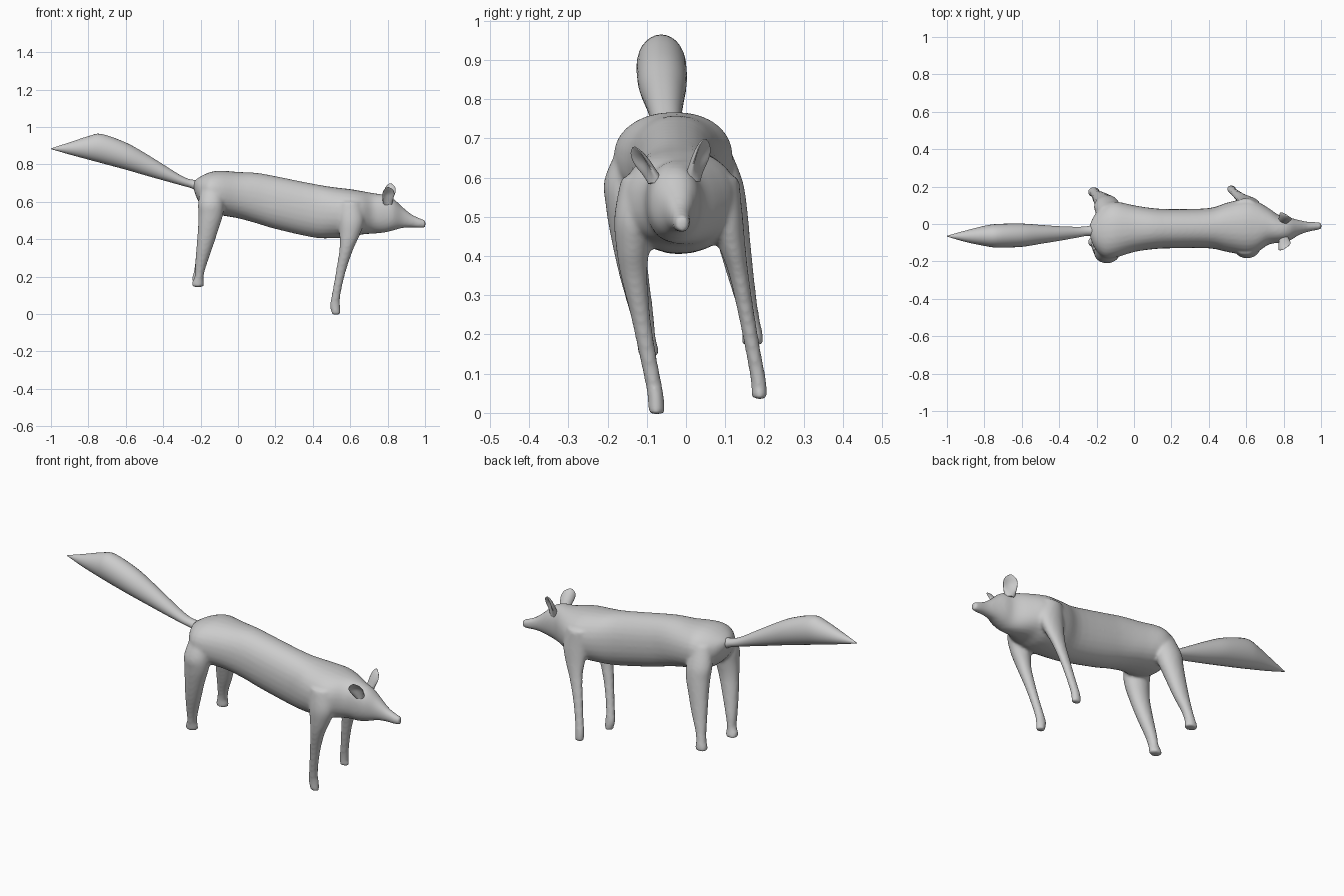
import bpy, bmesh, math
from mathutils import Vector

fur = bpy.data.materials.new("grey_fur")
fur.diffuse_color = (0.6, 0.6, 0.6, 1)


def spline(rows, steps=4):
    """Catmull-Rom smoothing of a list of number rows."""
    pts = [Vector(r) for r in rows]
    out = []
    for i in range(len(pts) - 1):
        p0, p1, p2 = pts[max(i - 1, 0)], pts[i], pts[i + 1]
        p3 = pts[min(i + 2, len(pts) - 1)]
        for s in range(steps):
            t = s / steps
            out.append(0.5 * (2 * p1 + (p2 - p0) * t + (2 * p0 - 5 * p1 + 4 * p2 - p3) * t * t
                              + (3 * p1 - p0 - 3 * p2 + p3) * t ** 3))
    return out + [pts[-1]]


def skin(bm, rings):
    """Bridge rings of points and cap both ends."""
    loops = [[bm.verts.new(p) for p in ring] for ring in rings]
    n = len(loops[0])
    faces = [bm.faces.new((a[i], a[(i + 1) % n], b[(i + 1) % n], b[i]))
             for a, b in zip(loops, loops[1:]) for i in range(n)]
    faces += [bm.faces.new(loops[0][::-1]), bm.faces.new(loops[-1])]
    bmesh.ops.recalc_face_normals(bm, faces=faces)


def loft(bm, axis, rows, n=28, power=2.0):
    """Rows: station, then low/high extents on the two other axes."""
    rings = []
    for t, a0, a1, b0, b1 in spline(rows):
        ring = []
        for i in range(n):
            c, s = math.cos(2 * math.pi * i / n), math.sin(2 * math.pi * i / n)
            a = (a0 + a1) / 2 + (a1 - a0) / 2 * math.copysign(abs(c) ** (2 / power), c)
            b = (b0 + b1) / 2 + (b1 - b0) / 2 * math.copysign(abs(s) ** (2 / power), s)
            ring.append((t, a, b) if axis == "x" else (a, b, t))
        rings.append(ring)
    skin(bm, rings)


def finish(name, bm):
    me = bpy.data.meshes.new(name)
    bm.to_mesh(me)
    bm.free()
    me.materials.append(fur)
    ob = bpy.data.objects.new(name, me)
    bpy.context.collection.objects.link(ob)
    bpy.context.view_layer.objects.active = ob
    ob.select_set(True)
    bpy.ops.object.shade_smooth_by_angle(angle=math.radians(50))
    ob.select_set(False)
    return ob


body = bmesh.new()

# torso, neck and head: x, y low/high, z low/high
loft(body, "x", [
    (-0.235, -0.07, 0.00, 0.66, 0.71),
    (-0.21, -0.13, 0.05, 0.60, 0.73),
    (-0.16, -0.18, 0.10, 0.55, 0.755),
    (-0.10, -0.18, 0.12, 0.53, 0.767),
    (0.00, -0.15, 0.10, 0.512, 0.76),
    (0.10, -0.135, 0.085, 0.485, 0.755),
    (0.20, -0.13, 0.08, 0.455, 0.737),
    (0.40, -0.13, 0.085, 0.41, 0.697),
    (0.50, -0.15, 0.115, 0.405, 0.68),
    (0.60, -0.165, 0.135, 0.41, 0.668),
    (0.66, -0.15, 0.12, 0.425, 0.658),
    (0.72, -0.11, 0.085, 0.43, 0.647),
    (0.78, -0.10, 0.045, 0.435, 0.638),
    (0.83, -0.09, 0.035, 0.447, 0.617),
    (0.88, -0.06, 0.022, 0.46, 0.572),
    (0.93, -0.042, 0.012, 0.463, 0.532),
    (0.98, -0.032, 0.01, 0.46, 0.509),
    (1.002, -0.026, 0.006, 0.464, 0.502),
], power=2.2)

# hind legs: z, x low/high, y low/high
loft(body, "z", [
    (0.70, -0.19, -0.08, -0.16, -0.07),
    (0.60, -0.213, -0.075, -0.207, -0.09),
    (0.53, -0.212, -0.08, -0.205, -0.10),
    (0.45, -0.215, -0.105, -0.192, -0.105),
    (0.35, -0.223, -0.138, -0.17, -0.095),
    (0.25, -0.23, -0.172, -0.142, -0.082),
    (0.20, -0.232, -0.184, -0.13, -0.078),
    (0.17, -0.246, -0.182, -0.124, -0.072),
    (0.145, -0.248, -0.182, -0.122, -0.066),
])
loft(body, "z", [
    (0.70, -0.19, -0.08, 0.00, 0.10),
    (0.60, -0.213, -0.075, 0.03, 0.142),
    (0.53, -0.212, -0.08, 0.05, 0.155),
    (0.45, -0.215, -0.105, 0.075, 0.163),
    (0.35, -0.223, -0.138, 0.105, 0.173),
    (0.27, -0.23, -0.172, 0.13, 0.183),
    (0.22, -0.238, -0.184, 0.142, 0.192),
    (0.195, -0.246, -0.182, 0.143, 0.197),
    (0.174, -0.248, -0.182, 0.143, 0.198),
])

# front legs
loft(body, "z", [
    (0.60, 0.53, 0.66, -0.165, -0.06),
    (0.50, 0.535, 0.675, -0.183, -0.07),
    (0.42, 0.543, 0.65, -0.178, -0.092),
    (0.35, 0.543, 0.618, -0.167, -0.098),
    (0.25, 0.527, 0.583, -0.142, -0.091),
    (0.15, 0.51, 0.557, -0.12, -0.076),
    (0.08, 0.497, 0.545, -0.105, -0.063),
    (0.04, 0.492, 0.546, -0.098, -0.056),
    (-0.003, 0.503, 0.546, -0.096, -0.055),
])
loft(body, "z", [
    (0.60, 0.53, 0.66, 0.03, 0.135),
    (0.50, 0.535, 0.675, 0.055, 0.145),
    (0.42, 0.543, 0.65, 0.085, 0.152),
    (0.35, 0.543, 0.618, 0.11, 0.16),
    (0.25, 0.527, 0.583, 0.133, 0.175),
    (0.15, 0.51, 0.557, 0.153, 0.192),
    (0.08, 0.497, 0.545, 0.165, 0.205),
    (0.035, 0.497, 0.546, 0.168, 0.208),
])

# blend legs and torso into one smooth skin
fox = finish("body_and_legs", body)
remesh = fox.modifiers.new("blend", "REMESH")
remesh.mode = "VOXEL"
remesh.voxel_size = 0.008
remesh.use_smooth_shade = True
soft = fox.modifiers.new("soften", "SMOOTH")
soft.factor = 0.5
soft.iterations = 8

# bushy tail with pointed tip
tail = bmesh.new()
loft(tail, "x", [
    (-1.0, -0.067, -0.063, 0.882, 0.886),
    (-0.90, -0.096, -0.035, 0.853, 0.918),
    (-0.80, -0.117, -0.01, 0.826, 0.951),
    (-0.73, -0.126, 0.0, 0.807, 0.963),
    (-0.60, -0.122, 0.002, 0.772, 0.917),
    (-0.50, -0.106, -0.005, 0.743, 0.862),
    (-0.40, -0.09, -0.012, 0.715, 0.80),
    (-0.30, -0.072, -0.015, 0.687, 0.738),
    (-0.24, -0.063, -0.01, 0.668, 0.718),
    (-0.18, -0.08, 0.01, 0.62, 0.725),
])
finish("tail", tail)


def ear(name, base, tip, wide, facing):
    """Rounded cupped ear: crescent sections from base to tip."""
    base, tip = Vector(base), Vector(tip)
    wide, facing = Vector(wide).normalized(), Vector(facing).normalized()
    rings = []
    for t, w, d, cup in spline([(0, 0.024, 0.022, 0.0), (0.3, 0.031, 0.015, 0.010),
                                (0.6, 0.036, 0.009, 0.018), (0.85, 0.027, 0.007, 0.010),
                                (1, 0.006, 0.003, 0.0)]):
        c = base.lerp(tip, t)
        rings.append([c + wide * w * math.cos(a)
                      + facing * (d * math.sin(a) + cup * (math.cos(a) ** 2 - 0.5))
                      for a in (2 * math.pi * i / 20 for i in range(20))])
    bm = bmesh.new()
    skin(bm, rings)
    finish(name, bm)


ear("right_ear", (0.80, -0.075, 0.585), (0.80, -0.133, 0.678), (0.9, 0.45, 0.1), (0.5, -0.85, 0.0))
ear("left_ear", (0.795, 0.015, 0.59), (0.815, 0.048, 0.698), (0.85, -0.5, 0), (0.55, 0.83, 0.0))
